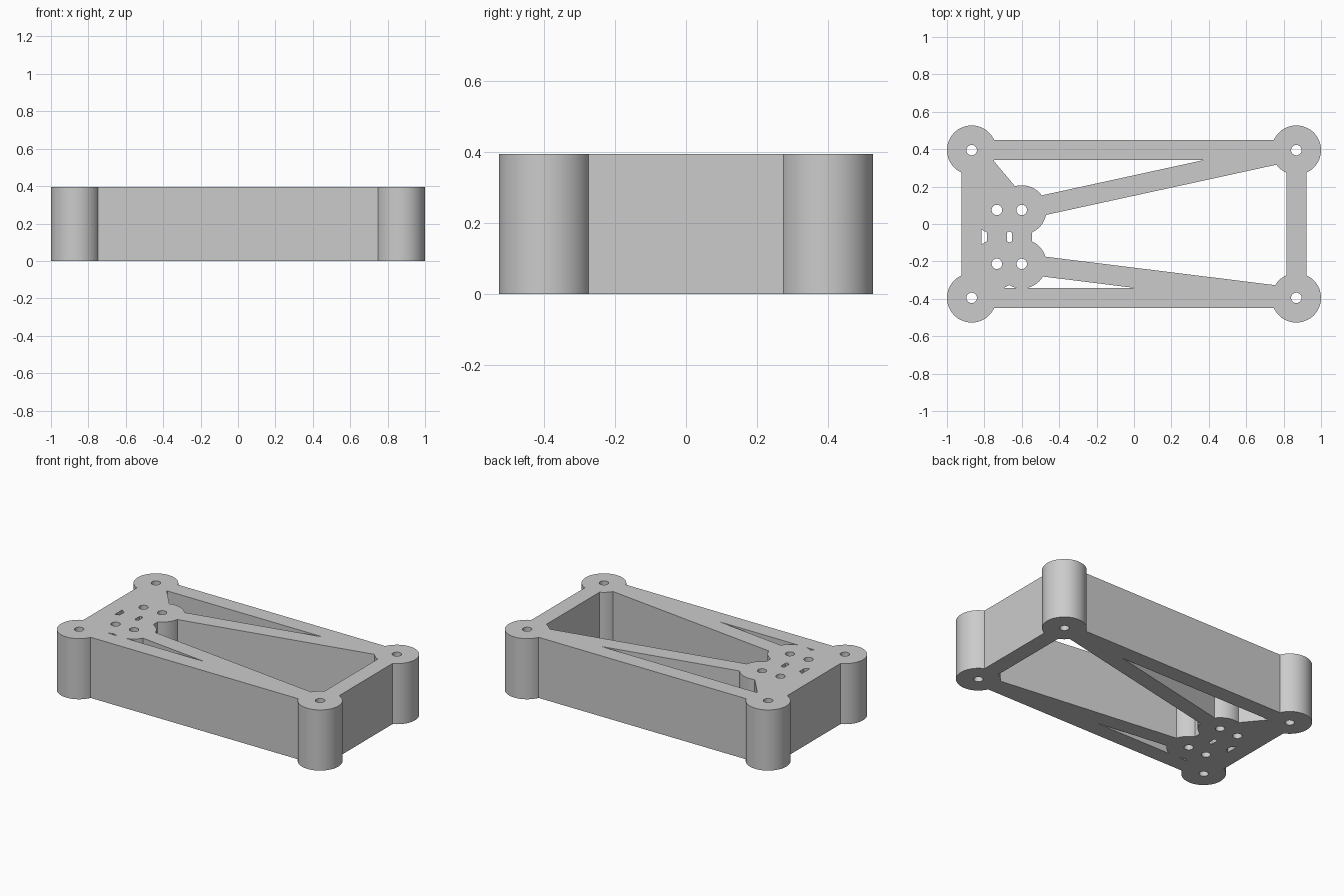
import bpy
import math
from mathutils import Vector
from mathutils.geometry import delaunay_2d_cdt

if "Cube" in bpy.data.objects:
    bpy.data.objects.remove(bpy.data.objects["Cube"])

HEIGHT = 0.395
BAR = 0.0535        # half width of every bar
PAD = 0.132         # radius of every round boss
HOLE = 0.028
SIDES = 64

points, outlines, hole_ids = [], [], set()


def add_outline(pts, is_hole=False):
    start = len(points)
    points.extend(Vector(p) for p in pts)
    if is_hole:
        hole_ids.add(len(outlines))
    outlines.append(list(range(start, len(points))))


def disc(c, r, sides=SIDES, is_hole=False):
    add_outline([(c[0] + r * math.cos(2 * math.pi * i / sides),
                  c[1] + r * math.sin(2 * math.pi * i / sides))
                 for i in range(sides)], is_hole)


def bar(a, b):
    a, b = Vector(a), Vector(b)
    d = (b - a).normalized()
    n = Vector((-d.y, d.x)) * BAR
    add_outline([a - n, b - n, b + n, a + n])


# corner bosses and sensor mount pads
X, Y = 0.868, 0.395
bl, br, tr, tl = (-X, -Y), (X, -Y), (X, Y), (-X, Y)
p_bl, p_br, p_tr, p_tl = (-0.733, -0.213), (-0.6, -0.213), (-0.6, 0.075), (-0.733, 0.075)
for c in (bl, br, tr, tl, p_bl, p_br, p_tr, p_tl):
    disc(c, PAD)
    disc(c, HOLE, 32, True)

# outer rails, pad links and diagonal struts
for a, b in ((bl, br), (br, tr), (tr, tl), (tl, bl),
             (p_bl, p_br), (p_br, p_tr), (p_tr, p_tl), (p_tl, p_bl),
             (tl, p_tl), (tl, p_tr), (bl, p_bl), (bl, p_br),
             (p_tr, tr), (p_br, br)):
    bar(a, b)

# flat union of all outlines minus the holes
verts, _, faces, _, _, origins = delaunay_2d_cdt(points, [], outlines, 1, 1e-5)
flat = []
for f, o in zip(faces, origins):
    if o and not hole_ids.intersection(o):
        area = sum(verts[f[i]].cross(verts[f[(i + 1) % len(f)]]) for i in range(len(f)))
        flat.append(list(f) if area > 0 else list(reversed(f)))

# top, bottom and walls along the boundary
n = len(verts)
edges = {(f[i], f[(i + 1) % len(f)]) for f in flat for i in range(len(f))}
solid = [[i + n for i in f] for f in flat] + [f[::-1] for f in flat]
solid += [[a, b, b + n, a + n] for a, b in edges if (b, a) not in edges]
coords = [(v.x, v.y, z) for z in (0, HEIGHT) for v in verts]

mesh = bpy.data.meshes.new("mounting_frame")
mesh.from_pydata(coords, [], solid)
mesh.validate()
mesh.update()
frame = bpy.data.objects.new("mounting_frame", mesh)
bpy.context.collection.objects.link(frame)

grey = bpy.data.materials.new("light grey")
grey.diffuse_color = (0.6, 0.6, 0.6, 1)
grey.use_nodes = True
grey.node_tree.nodes["Principled BSDF"].inputs["Base Color"].default_value = grey.diffuse_color
mesh.materials.append(grey)

bpy.context.view_layer.objects.active = frame
frame.select_set(True)
bpy.ops.object.shade_smooth_by_angle(angle=math.radians(30))
